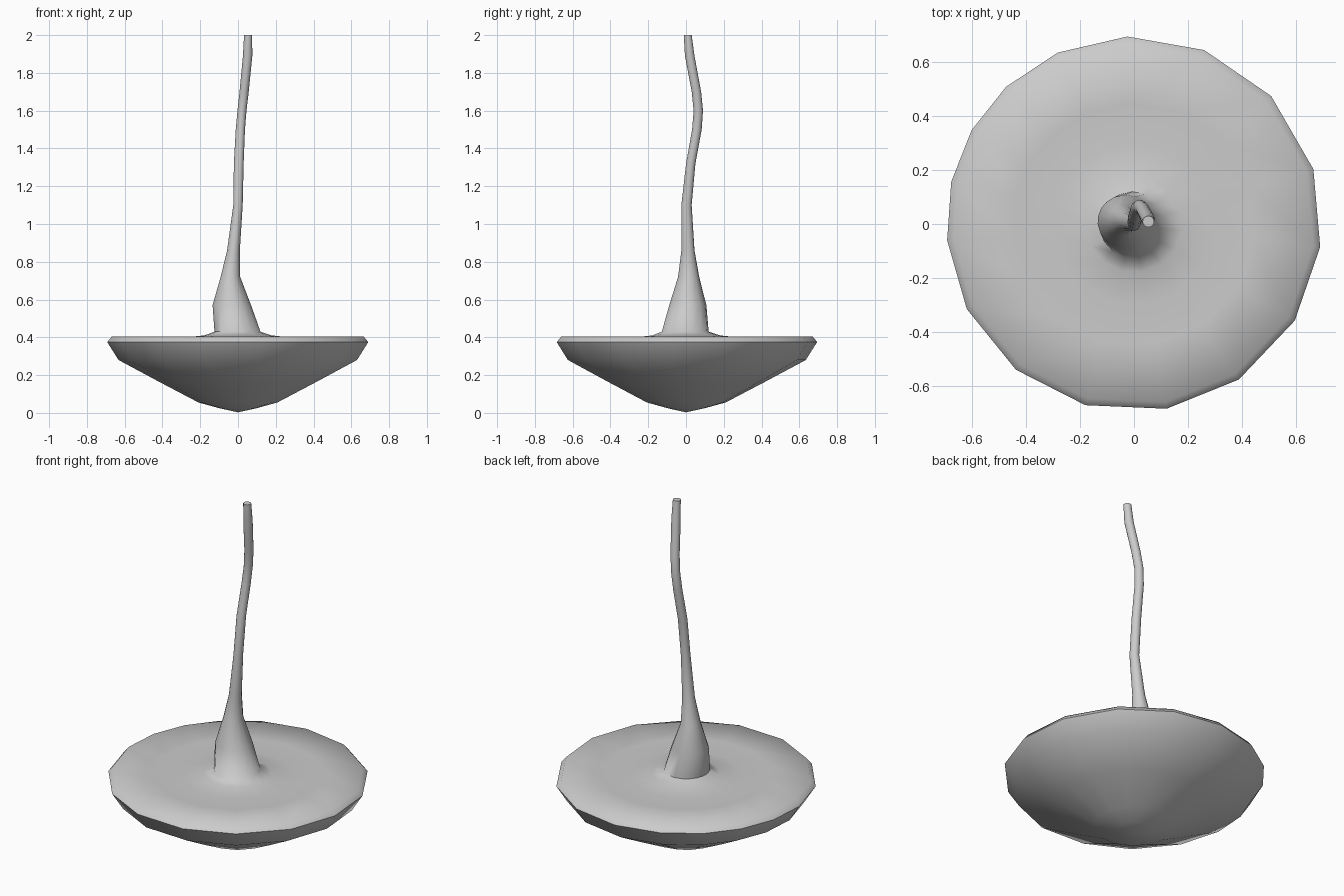
import bpy, bmesh
from math import cos, sin, radians

if "Cube" in bpy.data.objects:
    bpy.data.objects.remove(bpy.data.objects["Cube"])

# Slightly irregular 16-sided outline
ANGLES = [92, 114, 133, 150, 167, 185, 207, 231, 255, 280, 304, 329, 353, 377, 403, 428]

# Underside, rim and top of the cap: (radius, z)
CAP = [(0.10, 0.025), (0.21, 0.055), (0.42, 0.165), (0.635, 0.28), (0.695, 0.375),
       (0.67, 0.405), (0.45, 0.402), (0.30, 0.398), (0.18, 0.41)]

# Stem outline: (x min, x max, y min, y max, z)
STEM = [(-0.125, 0.12, -0.13, 0.12, 0.43),
        (-0.135, 0.07, -0.09, 0.108, 0.57),
        (-0.092, 0.012, -0.043, 0.07, 0.72),
        (-0.058, 0.01, -0.025, 0.045, 0.86),
        (-0.025, 0.025, -0.025, 0.03, 1.10),
        (-0.022, 0.03, 0.0, 0.05, 1.32),
        (-0.012, 0.037, 0.032, 0.083, 1.50),
        (-0.003, 0.045, 0.04, 0.09, 1.60),
        (0.008, 0.057, 0.03, 0.08, 1.70),
        (0.026, 0.076, -0.006, 0.045, 1.89),
        (0.032, 0.075, -0.012, 0.03, 2.00)]

bm = bmesh.new()


def ring(cx, cy, rx, ry, z):
    return [bm.verts.new((cx + rx * cos(radians(a)), cy + ry * sin(radians(a)), z))
            for a in ANGLES]


rings = [ring(0, 0, r, r, z) for r, z in CAP]
rings += [ring((a + b) / 2, (c + d) / 2, (b - a) / 2, (d - c) / 2, z)
          for a, b, c, d, z in STEM]

# Skin the rings, then close the bottom tip and the cut stem end
n = len(ANGLES)
for low, high in zip(rings, rings[1:]):
    for i in range(n):
        j = (i + 1) % n
        bm.faces.new((low[i], low[j], high[j], high[i]))
tip = bm.verts.new((0, 0, 0.003))
for i in range(n):
    bm.faces.new((tip, rings[0][(i + 1) % n], rings[0][i]))
bm.faces.new(rings[-1])
bmesh.ops.recalc_face_normals(bm, faces=bm.faces)

mesh = bpy.data.meshes.new("cap_and_stem")
bm.to_mesh(mesh)
bm.free()
obj = bpy.data.objects.new("cap_and_stem", mesh)
bpy.context.collection.objects.link(obj)
bpy.context.view_layer.objects.active = obj
obj.select_set(True)
bpy.ops.object.shade_smooth_by_angle(angle=radians(60))
